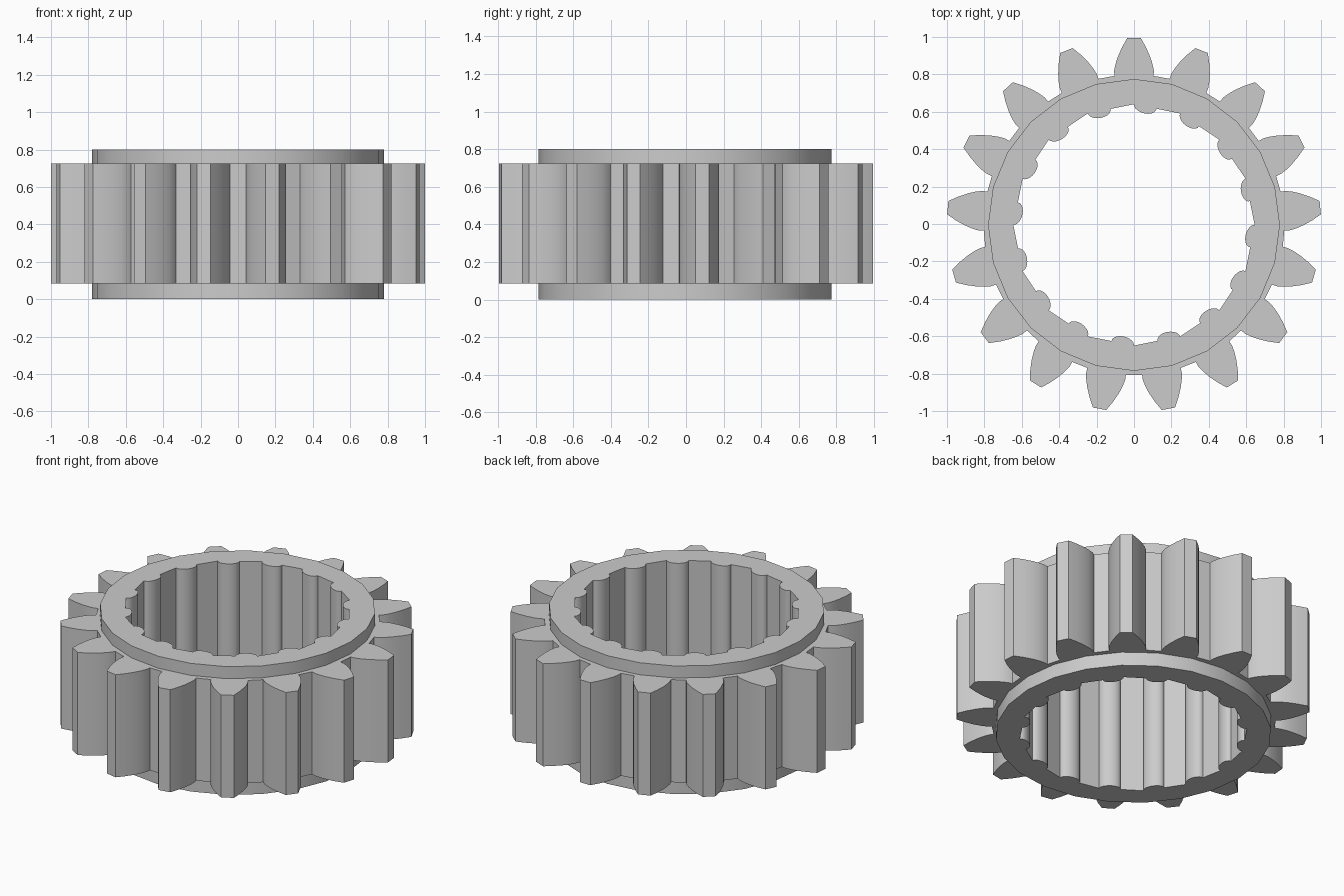
import bpy
import bmesh
from math import sin, cos, pi, tau, radians
from mathutils import Vector

if "Cube" in bpy.data.objects:
    bpy.data.objects.remove(bpy.data.objects["Cube"])

TEETH, SPLINES, SIDES = 17, 16, 24
OFFSET_Y = -0.005

steel = bpy.data.materials.new("grey_steel")
steel.use_nodes = True
GREY = (0.6, 0.6, 0.6, 1)
steel.diffuse_color = GREY
steel.node_tree.nodes["Principled BSDF"].inputs["Base Color"].default_value = GREY


def polygon(radius, sides):
    return [Vector((radius * sin(tau * i / sides), radius * cos(tau * i / sides)))
            for i in range(sides)]


def rotated(points, angle):
    """Turn points clockwise about the axis."""
    c, s = cos(angle), sin(angle)
    return [Vector((p.x * c + p.y * s, p.y * c - p.x * s)) for p in points]


def ring(name, outer, inner, bottom, top):
    """Extrude the area between two closed outlines."""
    bm = bmesh.new()
    edges = []
    for outline in (outer, inner):
        verts = [bm.verts.new((p.x, p.y + OFFSET_Y, bottom)) for p in outline]
        edges += [bm.edges.new((verts[i - 1], v)) for i, v in enumerate(verts)]
    bmesh.ops.triangle_fill(bm, edges=edges, use_beauty=True, normal=(0, 0, 1))
    result = bmesh.ops.extrude_face_region(bm, geom=bm.faces[:])
    moved = [g for g in result["geom"] if isinstance(g, bmesh.types.BMVert)]
    bmesh.ops.translate(bm, verts=moved, vec=(0, 0, top - bottom))
    bmesh.ops.recalc_face_normals(bm, faces=bm.faces[:])
    mesh = bpy.data.meshes.new(name)
    bm.to_mesh(mesh)
    bm.free()
    mesh.materials.append(steel)
    obj = bpy.data.objects.new(name, mesh)
    bpy.context.collection.objects.link(obj)
    bpy.ops.object.select_all(action="DESELECT")
    obj.select_set(True)
    bpy.context.view_layer.objects.active = obj
    bpy.ops.object.shade_smooth_by_angle(angle=radians(30))


# Toothed rim: curved flanks with a flat tip, repeated around the axis
flank = [(0.105, 0.797), (0.106, 0.825), (0.099, 0.86), (0.086, 0.9),
         (0.064, 0.95), (0.036, 1.0)]
tooth = [Vector((-x, y)) for x, y in flank] + [Vector(p) for p in reversed(flank)]
rim = [p for i in range(TEETH) for p in rotated(tooth, tau * i / TEETH)]
ring("toothed_rim", rim, polygon(0.72, SIDES), 0.085, 0.725)

# Hub: a bore of flat panels, each followed by a rounded spline
start, end = Vector((0, 0.645)), Vector((0.12, 0.621))
middle, half = (start + end) / 2, (end - start) / 2
inward = -middle.normalized() * 0.037
ARC = 10
spline = [middle - half * cos(pi * i / ARC) + inward * sin(pi * i / ARC)
          for i in range(ARC + 1)]
bore = [p for i in range(SPLINES) for p in rotated(spline, tau * i / SPLINES)]
ring("splined_hub", polygon(0.78, SIDES), bore, 0, 0.8)
